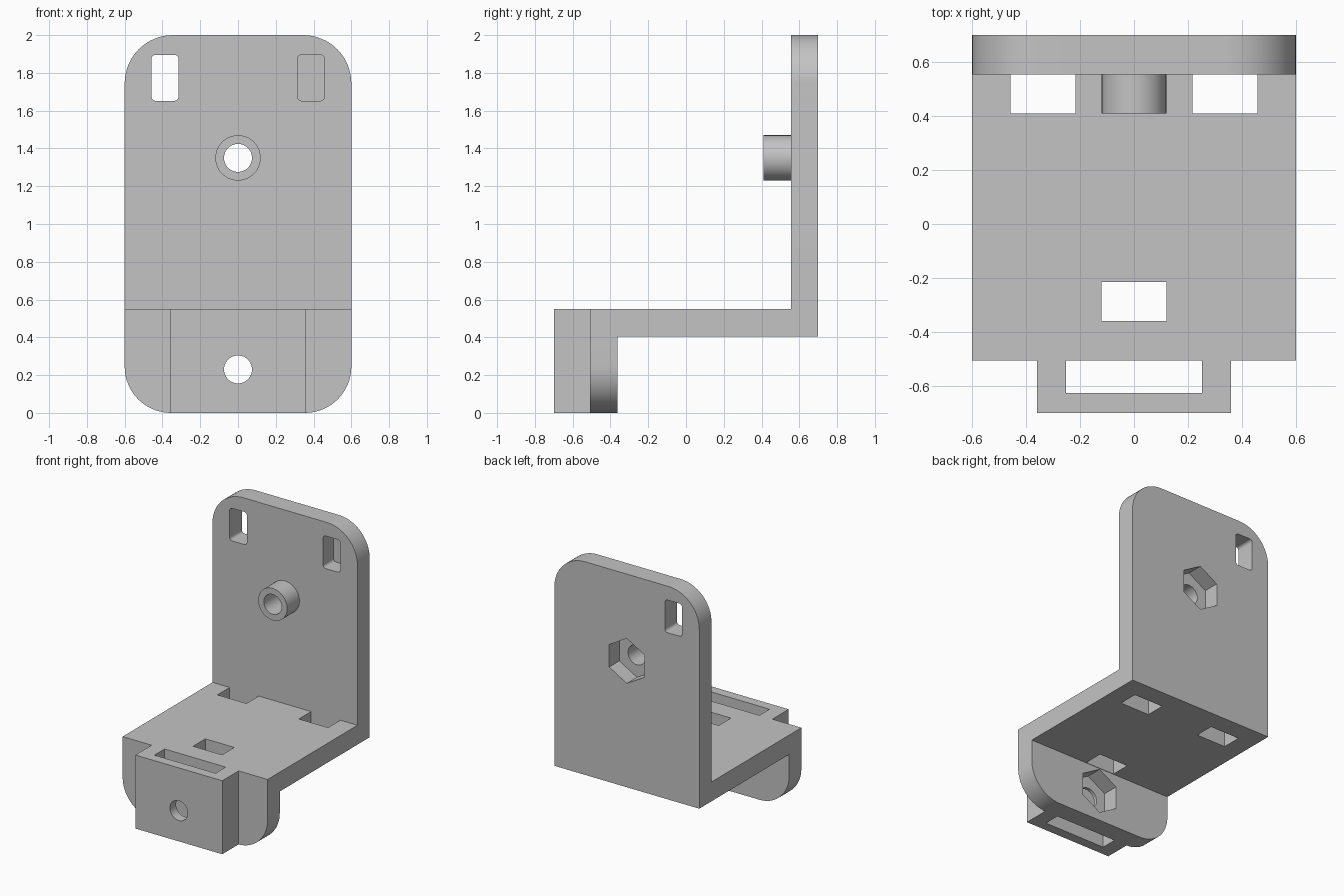
import bpy, bmesh, math

cube = bpy.data.objects.get("Cube")
if cube:
    bpy.data.objects.remove(cube, do_unlink=True)

grey = bpy.data.materials.new("plain grey")
grey.use_nodes = True
grey.diffuse_color = (0.55, 0.55, 0.55, 1)
grey.node_tree.nodes["Principled BSDF"].inputs["Base Color"].default_value = grey.diffuse_color


def prism(name, profile, axis, start, end):
    """Extrude an outline: (x, z) along y, or (x, y) along z."""
    def place(p, d):
        return (p[0], d, p[1]) if axis == "y" else (p[0], p[1], d)
    bm = bmesh.new()
    low = [bm.verts.new(place(p, start)) for p in profile]
    high = [bm.verts.new(place(p, end)) for p in profile]
    bm.faces.new(low)
    bm.faces.new(high)
    for i in range(len(profile)):
        j = (i + 1) % len(profile)
        bm.faces.new((low[i], low[j], high[j], high[i]))
    bmesh.ops.recalc_face_normals(bm, faces=bm.faces)
    mesh = bpy.data.meshes.new(name)
    bm.to_mesh(mesh)
    bm.free()
    mesh.materials.append(grey)
    obj = bpy.data.objects.new(name, mesh)
    bpy.context.collection.objects.link(obj)
    return obj


def rounded(x0, x1, v0, v1, low_r=0, high_r=0, steps=16):
    """Rectangle with separate lower and upper corner radii."""
    points = []
    corners = [(x1, v0, -1, 1, low_r, 270), (x1, v1, -1, -1, high_r, 0),
               (x0, v1, 1, -1, high_r, 90), (x0, v0, 1, 1, low_r, 180)]
    for x, v, sx, sv, r, angle in corners:
        for i in range(steps + 1 if r else 1):
            a = math.radians(angle + 90 * i / steps)
            points.append((x + sx * r + r * math.cos(a), v + sv * r + r * math.sin(a)))
    return points


def ring(z, radius, sides):
    """Regular outline with a corner pointing up."""
    turn = 2 * math.pi / sides
    return [(radius * math.sin(i * turn), z + radius * math.cos(i * turn)) for i in range(sides)]


def cut(obj, profile, axis, start, end):
    cutter = prism("cutter", profile, axis, start, end)
    cutter.hide_render = True
    mod = obj.modifiers.new("cut", "BOOLEAN")
    mod.operation = "DIFFERENCE"
    mod.solver = "EXACT"
    mod.object = cutter
    bpy.context.view_layer.objects.active = obj
    bpy.ops.object.modifier_apply(modifier=mod.name)
    bpy.data.objects.remove(cutter, do_unlink=True)


# Main levels and distances
HALF, BACK, WALL, FRONT = 0.6, 0.7, 0.555, -0.507
SHELF_LOW, SHELF_TOP = 0.405, 0.55
FLANGE_BACK = -0.363
BORE, NUT, NUT_DEPTH = 0.074, 0.168, 0.12
BOSS_Z, BOLT_Z = 1.35, 0.23

# Upright plate with one open slot, one blind slot and a nut pocket
plate = prism("back_plate", rounded(-HALF, HALF, SHELF_TOP, 2, 0, 0.255), "y", WALL, BACK)
cut(plate, rounded(-0.458, -0.315, 1.652, 1.896, 0.022, 0.022, 5), "y", WALL - 0.1, BACK + 0.1)
cut(plate, rounded(0.315, 0.458, 1.652, 1.896, 0.022, 0.022, 5), "y", WALL - 0.1, WALL + 0.125)
cut(plate, ring(BOSS_Z, BORE, 48), "y", WALL - 0.1, BACK + 0.1)
cut(plate, ring(BOSS_Z, NUT, 6), "y", BACK - NUT_DEPTH, BACK + 0.1)

# Tubular boss on the upright plate
boss = prism("boss", ring(BOSS_Z, 0.12, 48), "y", 0.41, WALL)
cut(boss, ring(BOSS_Z, BORE, 48), "y", 0.3, BACK)

# Shelf with two rear windows and one front window
shelf = prism("shelf", rounded(-HALF, HALF, FRONT, BACK), "z", SHELF_LOW, SHELF_TOP)
for x0, x1, y0, y1 in [(-0.458, -0.217, 0.41, WALL), (0.217, 0.458, 0.41, WALL),
                       (-0.12, 0.12, -0.36, -0.215)]:
    cut(shelf, rounded(x0, x1, y0, y1), "z", 0.3, 0.7)

# Rounded flange below the shelf, with a nut pocket behind
flange = prism("front_flange", rounded(-HALF, HALF, 0, SHELF_LOW, 0.245, 0), "y", FRONT, FLANGE_BACK)
cut(flange, ring(BOLT_Z, BORE, 48), "y", -0.6, -0.2)
cut(flange, ring(BOLT_Z, NUT, 6), "y", FLANGE_BACK - NUT_DEPTH, -0.2)

# Open-topped sleeve on the front
sleeve = prism("front_sleeve", [(-0.36, FRONT), (-0.36, -BACK), (0.36, -BACK), (0.36, FRONT),
                                (0.253, FRONT), (0.253, -0.627), (-0.253, -0.627), (-0.253, FRONT)],
               "z", 0, SHELF_TOP)
cut(sleeve, ring(BOLT_Z, BORE, 48), "y", -0.8, -0.55)

# Smooth curves, sharp edges
for part in (plate, boss, shelf, flange, sleeve):
    bpy.ops.object.select_all(action="DESELECT")
    part.select_set(True)
    bpy.context.view_layer.objects.active = part
    bpy.ops.object.shade_smooth_by_angle(angle=math.radians(30))
